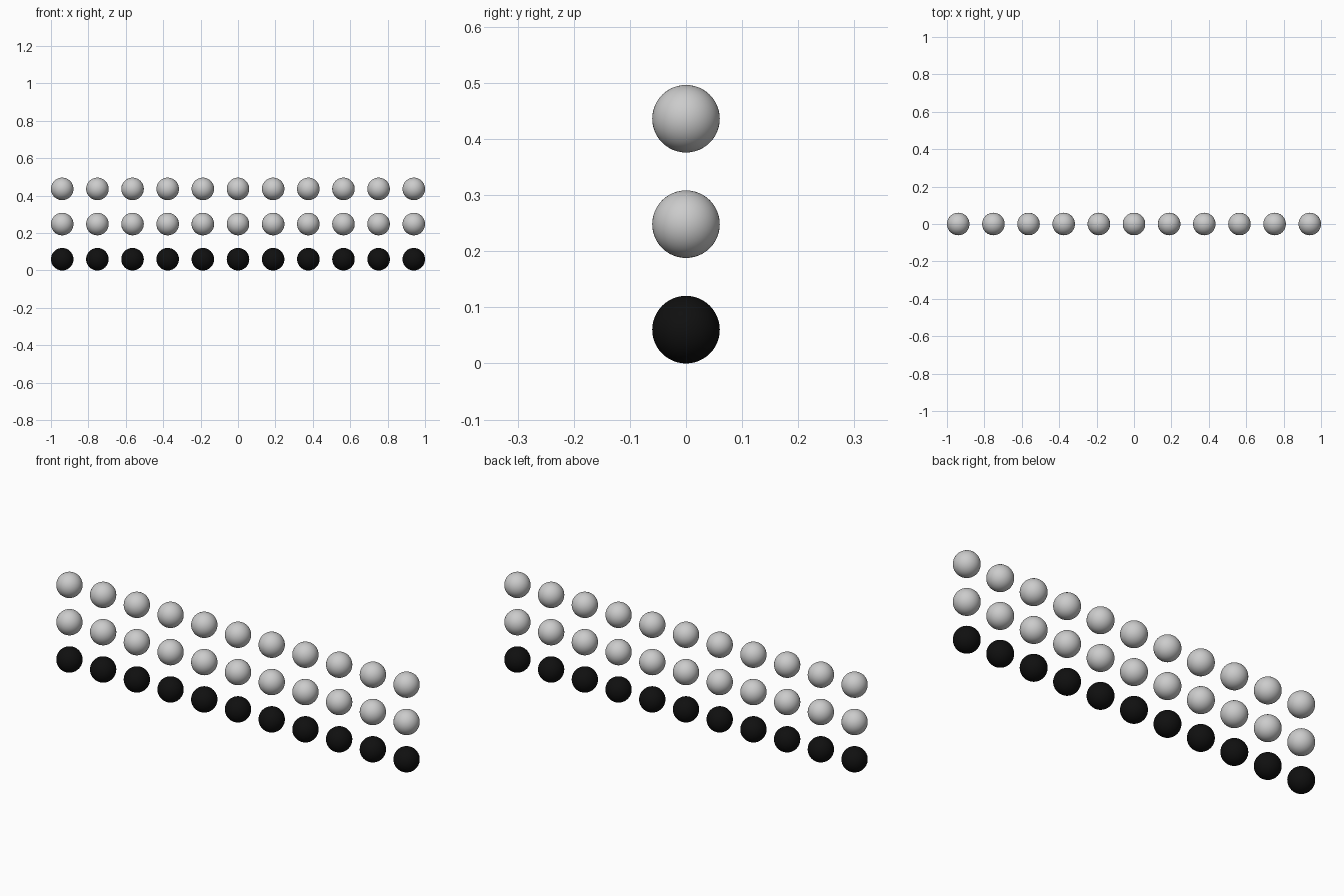
import bpy

if "Cube" in bpy.data.objects:
    bpy.data.objects.remove(bpy.data.objects["Cube"])

RADIUS = 0.0602
COLUMNS, ROWS = 11, 3
STEP = (2 - 2 * RADIUS) / (COLUMNS - 1)

black = bpy.data.materials.new("black")
black.diffuse_color = (0.005, 0.005, 0.005, 1)
black.use_nodes = True
black.node_tree.nodes["Principled BSDF"].inputs["Base Color"].default_value = black.diffuse_color


def ball(name, x, z, material=None):
    bpy.ops.mesh.primitive_uv_sphere_add(
        segments=48, ring_count=24, radius=RADIUS, location=(x, 0, z))
    obj = bpy.context.object
    obj.name = name
    bpy.ops.object.shade_smooth()
    if material:
        obj.data.materials.append(material)


# Upright grid of balls: black bottom row, grey rows above
for row in range(ROWS):
    for col in range(COLUMNS):
        x = (col - (COLUMNS - 1) / 2) * STEP
        z = RADIUS + row * STEP
        if row == 0:
            ball(f"black_ball_{col + 1}", x, z, black)
        else:
            ball(f"grey_ball_row{row + 1}_{col + 1}", x, z)
